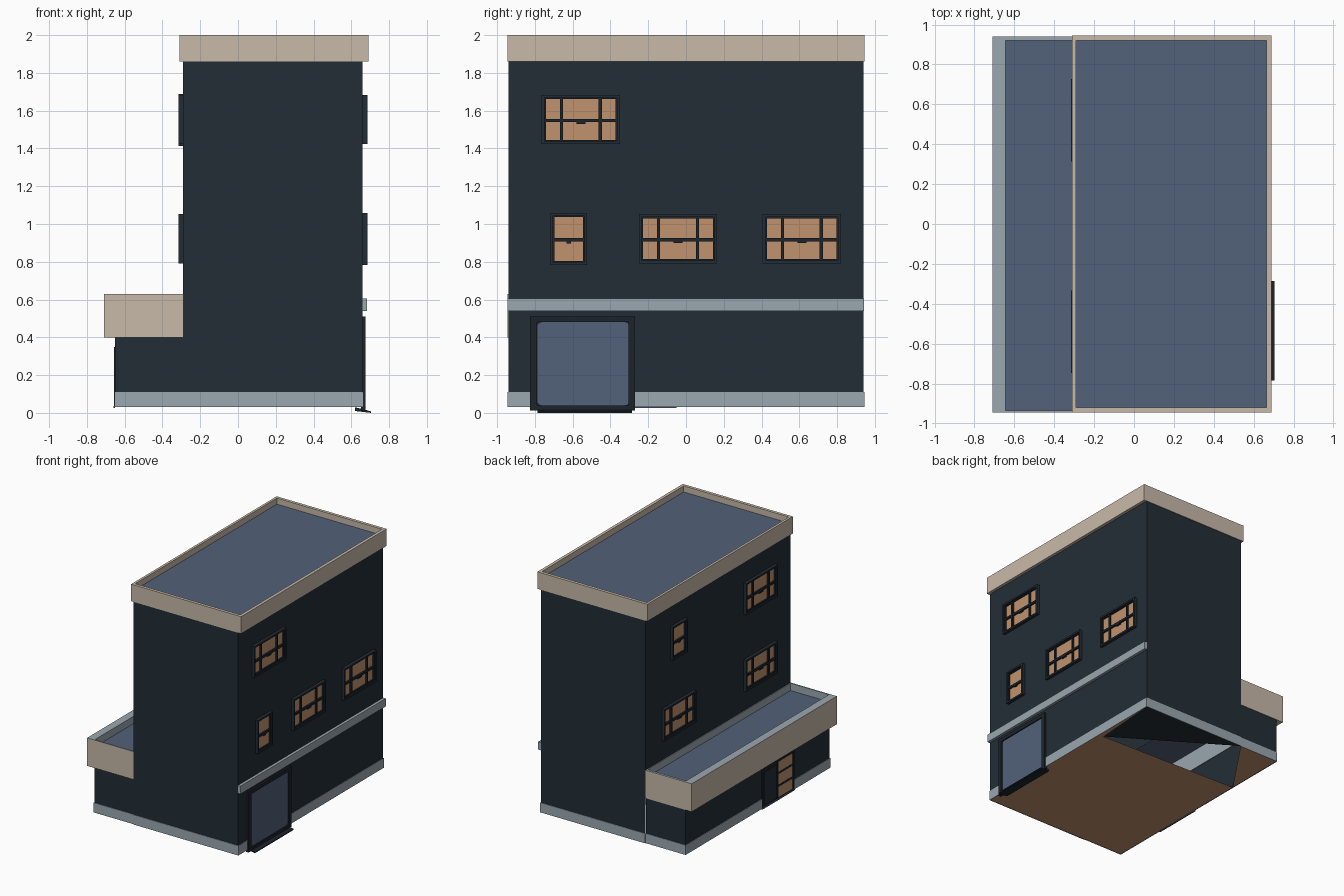
import bpy, bmesh
from mathutils import Vector

if "Cube" in bpy.data.objects:
    bpy.data.objects.remove(bpy.data.objects["Cube"])

COLORS = {
    "dark_wall": (0.0168, 0.0262, 0.0369),
    "dark_frame": (0.0116, 0.0176, 0.0240),
    "cream_trim": (0.578, 0.491, 0.397),
    "pale_trim": (0.323, 0.392, 0.429),
    "slate_blue": (0.084, 0.120, 0.191),
    "warm_glass": (0.527, 0.287, 0.156),
}
NAMES = list(COLORS)
MATS = []
for n in NAMES:
    m = bpy.data.materials.new(n)
    m.diffuse_color = (*COLORS[n], 1)
    m.use_nodes = True
    m.node_tree.nodes["Principled BSDF"].inputs["Base Color"].default_value = m.diffuse_color
    MATS.append(m)
WALL, FRAME, CREAM, PALE, BLUE, GLASS = range(6)


def finish(name, bm):
    me = bpy.data.meshes.new(name)
    bm.to_mesh(me)
    bm.free()
    for m in MATS:
        me.materials.append(m)
    ob = bpy.data.objects.new(name, me)
    bpy.context.collection.objects.link(ob)
    return ob


def add_box(bm, x0, x1, y0, y1, z0, z1, mat):
    x0, x1 = sorted((x0, x1))
    y0, y1 = sorted((y0, y1))
    vs = bmesh.ops.create_cube(bm, size=1)["verts"]
    for v in vs:
        v.co = (x1 if v.co.x > 0 else x0, y1 if v.co.y > 0 else y0, z1 if v.co.z > 0 else z0)
    for f in {f for v in vs for f in v.link_faces}:
        f.material_index = mat
    return vs


def boxes(name, items):
    bm = bmesh.new()
    for it in items:
        add_box(bm, *it)
    return finish(name, bm)


def polys(name, items):
    bm = bmesh.new()
    for pts, mat in items:
        bm.faces.new([bm.verts.new(p) for p in pts]).material_index = mat
    return finish(name, bm)


def wall(a, b, z0, z1):
    return ([(*a, z0), (*b, z0), (*b, z1), (*a, z1)], WALL)


XL, XR, XA, Y, Z0 = -0.29, 0.66, -0.65, 0.94, 0.03

# Main block and lower side annex: open shells, joined inside
polys("main_walls", [
    wall((XL, -Y), (XR, -Y), Z0, 1.87), wall((XR, -Y), (XR, Y), Z0, 1.87),
    wall((XR, Y), (XL, Y), Z0, 1.87), wall((XL, Y), (XL, -Y), 0.56, 1.87)])
YA = 0.935
polys("annex_walls", [
    wall((XA, -YA), (XL, -YA), Z0, 0.41), wall((XL, YA), (XA, YA), Z0, 0.41),
    wall((XA, YA), (XA, -YA), Z0, 0.41)])

# Partial floor, seen from below
z = Z0 + 0.002
polys("floor", [
    ([(XA, -Y, z), (XA, 0.41, z), (XR - 0.04, 0.37, z), (XR, Y, z), (XR, -Y, z)], GLASS),
    ([(XA, 0.41, z), (XA, YA, z), (XL, YA, z)], GLASS),
    ([(XR - 0.04, 0.37, z), (XL, Y, z), (XR, Y, z)], WALL)])

# Main parapet and roof
P = (1.86, 2.0, CREAM)
boxes("parapet", [
    (-0.31, XL, -0.945, 0.945, *P), (0.665, 0.69, -0.945, 0.945, *P),
    (XL, 0.665, -0.945, -0.92, *P), (XL, 0.665, 0.92, 0.945, *P)])
boxes("main_roof", [(XL, 0.665, -0.92, 0.92, 1.94, 1.95, BLUE)])

# Annex cornice: cream outside, pale on top and inside
C = (0.40, 0.63, CREAM)
cornice = boxes("annex_cornice", [
    (-0.71, -0.645, -0.945, Y, *C), (-0.645, XL, 0.92, Y, *C),
    (-0.645, XL, -0.945, -0.935, *C)])
mid = Vector((-0.48, 0, 0))
for p in cornice.data.polygons:
    flat = p.normal * (1 - abs(p.normal.z))
    if p.normal.z > 0.5 or flat.dot(mid - p.center) > 0.01:
        p.material_index = PALE
boxes("annex_roof", [(-0.645, XL, -0.935, 0.92, 0.56, 0.57, BLUE)])
boxes("roof_flashing", [(XL - 0.006, XL, -0.935, 0.92, 0.57, 0.63, PALE)])

# Plinth strips and the right side band
t = 0.004
boxes("plinth", [
    (XL, XR + t, -Y - t, -Y, Z0, 0.11, PALE), (XL, XR + t, Y, Y + t, Z0, 0.11, PALE),
    (XR, XR + t, -0.27, Y, Z0, 0.11, PALE), (XR, XR + t, -Y, -0.82, Z0, 0.11, PALE),
    (XA - t, XL, -YA - t, -YA, Z0, 0.11, PALE), (XA - t, XL, YA, YA + t, Z0, 0.11, PALE),
    (XA - t, XA, -YA, -0.47, Z0, 0.11, PALE), (XA - t, XA, -0.05, YA, Z0, 0.11, PALE)])
boxes("belt_course", [(XR, 0.683, -0.945, 0.943, 0.54, 0.605, PALE)])


# Sash windows
def window(name, side, yc, zc, wide):
    x = XR if side > 0 else XL
    w, h = (0.207, 0.13) if wide else (0.097, 0.138)
    f, g = 0.014, 0.022
    d0, d1, d2 = x + side * 0.004, x + side * 0.016, x + side * 0.025
    it = [(x, d0, yc - w + f, yc + w - f, zc - h + f, zc + h - f, GLASS)]
    for s in (-1, 1):
        # outer casing, then the inner sash
        it.append((x, d2, yc + s * w, yc + s * (w - f), zc - h, zc + h, WALL))
        it.append((x, d2, yc - w + f, yc + w - f, zc + s * h, zc + s * (h - f), WALL))
        it.append((x, d1, yc + s * (w - f), yc + s * (w - g), zc - h + f, zc + h - f, FRAME))
        it.append((x, d1, yc - w + g, yc + w - g, zc + s * (h - f), zc + s * (h - g), FRAME))
        if wide:
            m = yc + s * 0.103
            it.append((x, d1, m - 0.008, m + 0.008, zc - h + g, zc + h - g, FRAME))
    it.append((x, d1 + side * 0.002, yc - w + g, yc + w - g, zc - 0.014, zc + 0.004, FRAME))
    lk = 0.024 if wide else 0.012
    it.append((x, d1 + side * 0.004, yc - lk, yc + lk, zc - 0.023, zc - 0.012, FRAME))
    boxes(name, it)


for i, (side, yc, zc, wide) in enumerate([
        (1, -0.557, 1.553, True), (1, -0.621, 0.921, False),
        (1, -0.042, 0.922, True), (1, 0.613, 0.922, True),
        (-1, 0.52, 1.55, False), (-1, -0.54, 1.553, True),
        (-1, 0.52, 0.922, True), (-1, -0.54, 0.922, True)]):
    window(f"window_{i + 1}", side, yc, zc, wide)

# Shutter opening: casing, dark backing, rounded panel
boxes("shutter_frame", [
    (XR - 0.01, 0.675, -0.825, -0.79, 0.012, 0.51, FRAME),
    (XR - 0.01, 0.675, -0.305, -0.27, 0.012, 0.51, FRAME),
    (XR - 0.01, 0.675, -0.79, -0.305, 0.48, 0.51, FRAME),
    (XR - 0.01, 0.675, -0.79, -0.305, 0.012, 0.04, FRAME),
    (XR - 0.01, 0.662, -0.79, -0.305, 0.04, 0.48, FRAME)])
bm = bmesh.new()
add_box(bm, 0.66, 0.666, -0.787, -0.30, 0.04, 0.48, BLUE)
es = [e for e in bm.edges if abs(e.verts[0].co.x - e.verts[1].co.x) > 0.001]
bmesh.ops.bevel(bm, geom=es, offset=0.025, segments=4, profile=0.5, affect="EDGES")
for f in bm.faces:
    f.material_index = BLUE
finish("shutter_panel", bm)

# Sloping threshold
bm = bmesh.new()
for v in add_box(bm, 0.62, 0.705, -0.785, -0.285, 0.0, 0.03, FRAME):
    if v.co.x > 0.65:
        v.co.z = min(v.co.z, 0.008)
    elif v.co.z < 0.01:
        v.co.z = 0.01
finish("threshold", bm)

# Annex entrance: solid leaf and glazed leaf
x, o = XA, XA - 0.006
door = [
    (x, XA - 0.003, -0.05, -0.47, 0.03, 0.35, FRAME),
    (x, XA - 0.004, -0.265, -0.45, 0.045, 0.335, GLASS),
    (x, o, -0.08, -0.235, 0.06, 0.32, WALL),
    (x, o - 0.004, -0.05, -0.47, 0.026, 0.036, BLUE)]
door += [(x, o, -0.265, -0.45, h, h + 0.016, FRAME) for h in (0.13, 0.235)]
door += [(x, o, a, a + 0.02, 0.036, 0.35, FRAME) for a in (-0.47, -0.265, -0.07)]
boxes("entrance_door", door)
